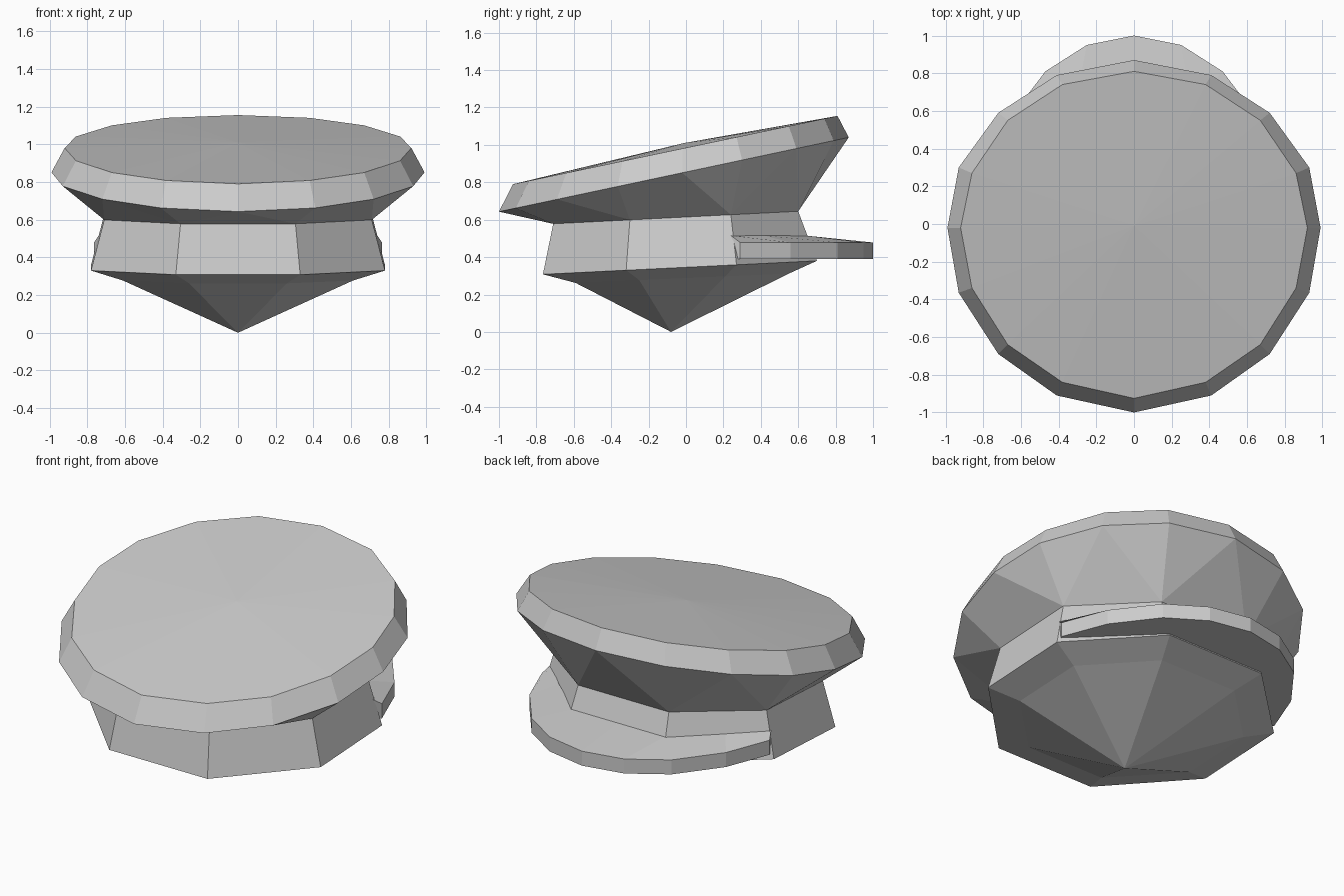
import bpy, bmesh

if "Cube" in bpy.data.objects:
    bpy.data.objects.remove(bpy.data.objects["Cube"])


def ring(half, y0, z0, y1, z1):
    """Half outline (x, y) mirrored in x, placed on a plane sloping along y."""
    full = half + [(-x, y) for x, y in reversed(half) if x > 0]
    return [(x, y, z0 + (y - y0) * (z1 - z0) / (y1 - y0)) for x, y in full]


def add_loop(bm, pts):
    return [bm.verts.new(p) for p in pts]


def bridge(bm, a, b):
    n = len(a)
    for i in range(n):
        j = (i + 1) % n
        bm.faces.new((a[i], a[j], b[j], b[i]))


def fan(bm, loop, tip):
    v = bm.verts.new(tip)
    for i in range(len(loop)):
        bm.faces.new((loop[i], loop[(i + 1) % len(loop)], v))


def finish(bm, name):
    bmesh.ops.recalc_face_normals(bm, faces=bm.faces)
    me = bpy.data.meshes.new(name)
    bm.to_mesh(me)
    bm.free()
    ob = bpy.data.objects.new(name, me)
    bpy.context.collection.objects.link(ob)
    return ob


# Outlines, from back to front
top_half = [(0, .81), (.38, .74), (.67, .55), (.86, .27), (.92, -.02),
            (.86, -.34), (.67, -.64), (.38, -.84), (0, -.925)]
rim_half = [(0, .87), (.41, .79), (.72, .59), (.93, .30), (.99, -.02),
            (.93, -.365), (.72, -.69), (.41, -.91), (0, -1.0)]
band_top_half = [(.305, .60), (.71, .24), (.71, -.30), (.305, -.71)]
band_low_half = [(.33, .70), (.78, .27), (.78, -.32), (.33, -.765)]
inset_half = [(.26, .55), (.61, .21), (.61, -.25), (.26, -.59)]

band_top = ring(band_top_half, -.71, .578, .60, .645)

# Crown: tilted top disc, bevelled rim, underside narrowing to the band
bm = bmesh.new()
top = add_loop(bm, ring(top_half, -.925, .79, .81, 1.155))
rim = add_loop(bm, ring(rim_half, -1.0, .643, .87, 1.04))
neck = add_loop(bm, band_top)
fan(bm, top, (0, -.01, 1.01))
bridge(bm, top, rim)
for k in range(8):
    a, b = neck[k], neck[(k + 1) % 8]
    r1, r2, r3 = (rim[(2 * k + d) % 16] for d in (1, 2, 3))
    for f in ((a, r1, r2), (a, r2, b), (b, r2, r3)):
        bm.faces.new(f)
finish(bm, "crown")

# Head band with bevelled lower edge and pointed underside
bm = bmesh.new()
upper = add_loop(bm, band_top)
lower = add_loop(bm, ring(band_low_half, -.765, .308, .70, .38))
inset = add_loop(bm, ring(inset_half, -.59, .262, .55, .312))
bridge(bm, upper, lower)
bridge(bm, lower, inset)
fan(bm, inset, (0, -.08, 0))
finish(bm, "head_band")

# Visor: flat crescent at the back, top sloping down to the outer edge
outer = [(0, 1.0), (.25, .95), (.47, .81), (.66, .56), (.765, .29)]
inner = [(0, .64), (.31, .64), (.56, .42), (.74, .24)]
links = [0, 1, 1, 2, 3]          # inner point matched to each outer point
bm = bmesh.new()
for s in (1, -1):
    ot = add_loop(bm, [(s * x, y, .478) for x, y in outer])
    ob = add_loop(bm, [(s * x, y, .39) for x, y in outer])
    it = add_loop(bm, [(s * x, y, .515) for x, y in inner])
    ib = add_loop(bm, [(s * x, y, .39) for x, y in inner])
    for i in range(4):
        bm.faces.new((ot[i], ot[i + 1], ob[i + 1], ob[i]))
        p, q = links[i], links[i + 1]
        for o, n in ((ot, it), (ob, ib)):
            bm.faces.new((o[i], o[i + 1], n[q], n[p]) if p != q
                         else (o[i], o[i + 1], n[p]))
    for i in range(3):
        bm.faces.new((it[i], it[i + 1], ib[i + 1], ib[i]))
    bm.faces.new((ot[4], it[3], ib[3], ob[4]))
bmesh.ops.remove_doubles(bm, verts=bm.verts, dist=1e-4)
finish(bm, "visor")
